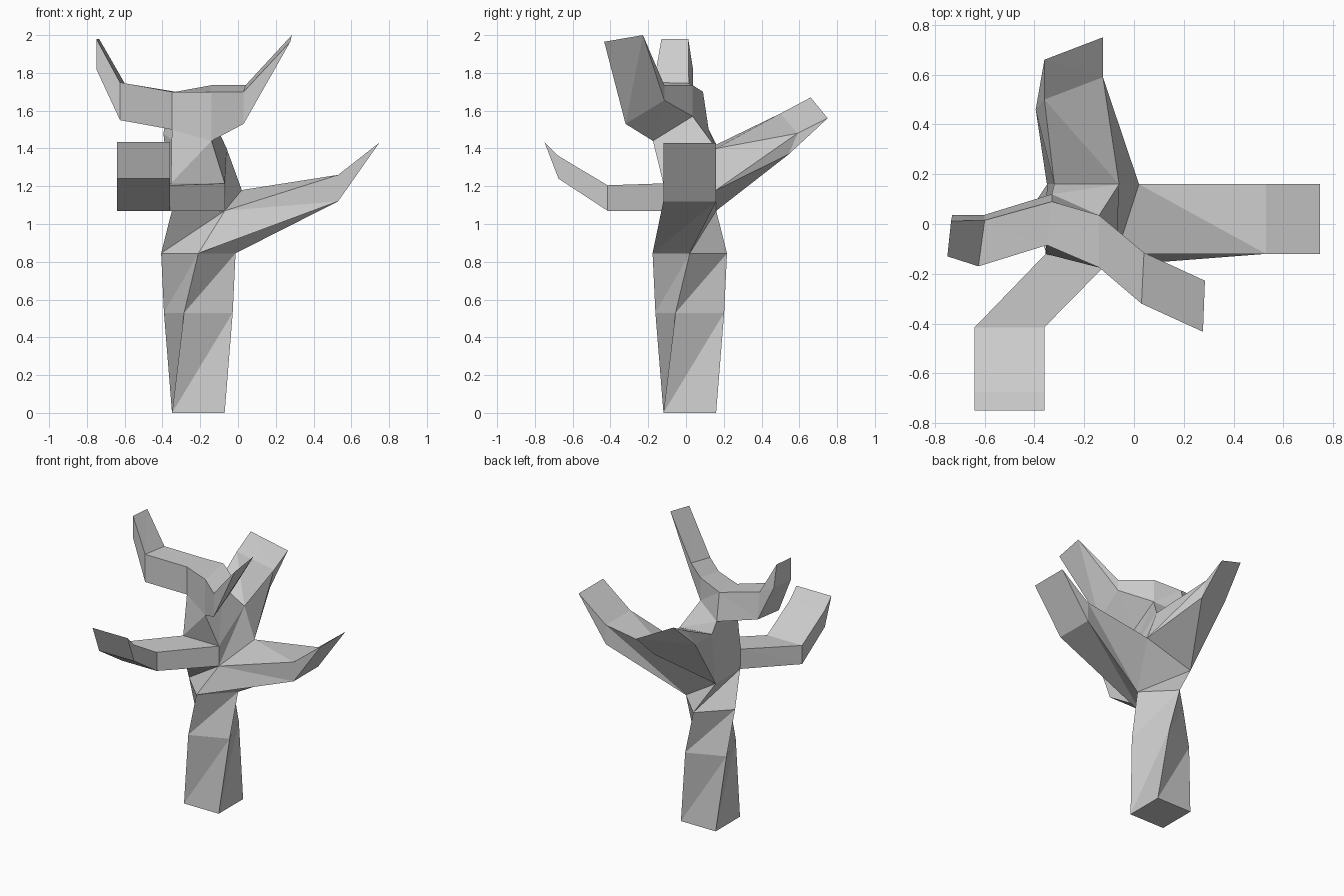
import bpy, bmesh
from math import cos, sin, radians

if "Cube" in bpy.data.objects:
    bpy.data.objects.remove(bpy.data.objects["Cube"])


def loft(name, rings, skip=(), cap_start=False, cap_end=True):
    """Skin four-sided rings; skip holds (ring, side) openings where branches join."""
    bm = bmesh.new()
    rows = [[bm.verts.new(p) for p in r] for r in rings]
    for k in range(len(rows) - 1):
        lo, up = rows[k], rows[k + 1]
        for i in range(4):
            if (k, i) in skip:
                continue
            j = (i + 1) % 4
            bm.faces.new((lo[i], lo[j], up[j]))
            bm.faces.new((lo[i], up[j], up[i]))
    if cap_start:
        bm.faces.new(rows[0][::-1])
    if cap_end:
        bm.faces.new(rows[-1])
    bmesh.ops.remove_doubles(bm, verts=bm.verts, dist=0.0005)
    bmesh.ops.recalc_face_normals(bm, faces=bm.faces)
    me = bpy.data.meshes.new(name)
    bm.to_mesh(me)
    bm.free()
    ob = bpy.data.objects.new(name, me)
    bpy.context.collection.objects.link(ob)
    return ob


def square(z, turn):
    """Trunk cross-section turned about the trunk axis."""
    return [(-0.21 + 0.197 * cos(radians(225 + turn + 90 * i)),
             0.02 + 0.197 * sin(radians(225 + turn + 90 * i)), z) for i in range(4)]


def wedge(a, b):
    """Branch end pinched to a single edge."""
    return [a, b, b, a]


# Trunk rings, each starting at the front corner that twists to the right
base, waist, fork = square(0, 0), square(0.53, 22.5), square(0.845, 45)
low = [(-0.07, -0.12, 1.07), (0.02, 0.16, 1.18), (-0.35, 0.16, 1.07), (-0.35, -0.12, 1.07)]
mid = [(-0.07, -0.12, 1.215), (-0.06, 0.16, 1.40), (-0.32, 0.16, 1.42), (-0.355, -0.12, 1.215)]
neck = [(-0.14, -0.175, 1.44), (-0.14, 0.035, 1.57), (-0.33, 0.12, 1.50), (-0.35, -0.085, 1.50)]
crown = [(-0.14, -0.175, 1.70), (-0.14, 0.035, 1.735), (-0.33, 0.09, 1.70), (-0.35, -0.085, 1.70)]
loft("trunk", [base, waist, fork, low, mid, neck, crown],
     skip={(2, 0), (3, 1), (3, 3), (5, 0), (5, 2)}, cap_start=True)

# Broad branch to the right
loft("right_branch", [
    [fork[0], fork[1], low[1], low[0]],
    [(0.53, -0.12, 1.12), (0.53, 0.16, 1.12), (0.53, 0.16, 1.26), (0.53, -0.12, 1.26)],
    [(0.748, y, 1.43) for y in (-0.12, 0.16, 0.16, -0.12)]], cap_end=False)

# Front branch, a bent strip of constant width
def strip(y, z0, z1):
    return [(-0.64, y, z0), (-0.36, y, z0), (-0.36, y, z1), (-0.64, y, z1)]

loft("front_branch", [[low[3], low[0], mid[0], mid[3]],
                      strip(-0.415, 1.07, 1.205), strip(-0.675, 1.24, 1.36),
                      strip(-0.75, 1.435, 1.435)], cap_end=False)

# Back branch
loft("back_branch", [
    [low[2], low[1], mid[1], mid[2]],
    [(-0.395, 0.46, 1.48), (-0.125, 0.545, 1.37), (-0.125, 0.59, 1.48), (-0.36, 0.50, 1.585)],
    wedge((-0.36, 0.66, 1.67), (-0.125, 0.75, 1.56))], cap_end=False)

# Upper left branch with a blunt end
loft("upper_left_branch", [
    [neck[2], neck[3], crown[3], crown[2]],
    [(-0.60, 0.037, 1.555), (-0.625, -0.17, 1.55), (-0.625, -0.17, 1.75), (-0.60, 0.015, 1.745)],
    [(-0.73, 0.037, 1.82), (-0.75, -0.13, 1.82), (-0.75, -0.13, 1.98), (-0.735, 0.012, 1.98)]])

# Upper right branch
loft("upper_right_branch", [
    [neck[0], neck[1], crown[1], crown[0]],
    [(0.03, -0.32, 1.53), (0.04, -0.115, 1.655), (0.04, -0.115, 1.735), (0.03, -0.32, 1.70)],
    wedge((0.277, -0.433, 1.965), (0.285, -0.228, 2.0))], cap_end=False)
